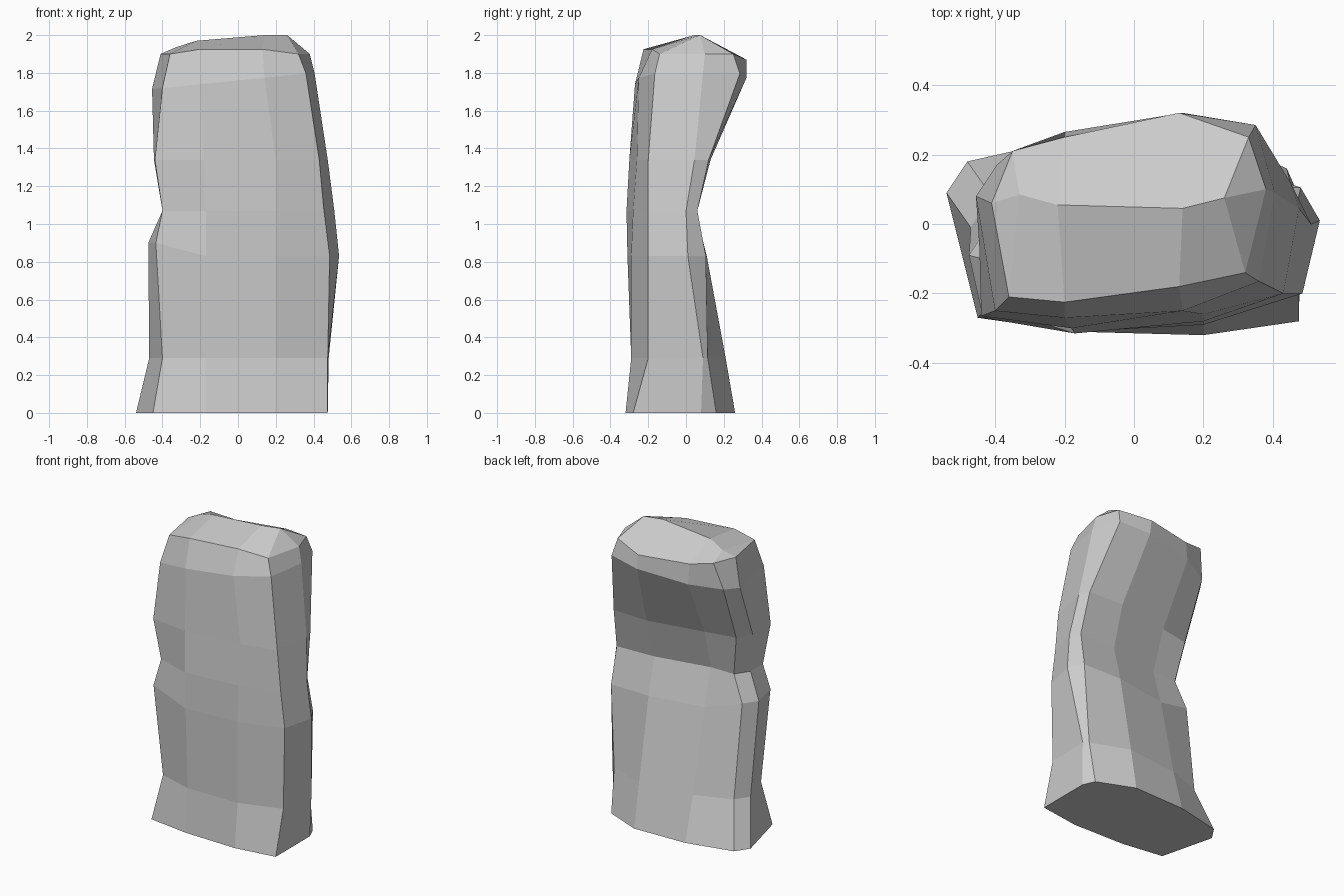
import bpy
import bmesh

cube = bpy.data.objects.get("Cube")
if cube:
    bpy.data.objects.remove(cube, do_unlink=True)

# One flat stone colour
stone = bpy.data.materials.new("pale_grey_stone")
stone.use_nodes = True
stone_colour = (0.6, 0.6, 0.6, 1)
stone.diffuse_color = stone_colour
stone.node_tree.nodes["Principled BSDF"].inputs["Base Color"].default_value = stone_colour

# Levels of the pillar: foot, ankle, belly, waist, chest, shoulder, rim
heights = [0, .29, .83, 1.07, 1.34, 1.76, 1.9]
BELLY, SHOULDER, RIM = 2, 5, 6

# Upright ridges, each as profiles through the levels
front_left_x = [-.45, -.4, -.435, -.4, -.44, -.4, -.36]
front_left_y = [-.27, -.22, -.27, -.24, -.265, -.25, -.21]
front_mid_left_y = [-.31, -.29, -.31, -.315, -.3, -.27, -.225]
front_mid_right_y = [-.32, -.29, -.29, -.28, -.26, -.25, -.18]
front_right_x = [.475, .475, .485, .455, .43, .36, .32]
front_right_y = [-.28, -.2, -.2, -.2, -.2, -.165, -.14]
side_right_x = [.475, .48, .535, .51, .475, .405, .38]
side_right_y = [.08, .09, .01, 0, .045, .09, .1]
back_right_x = [.44, .45, .48, .47, .45, .35, .33]
back_right_y = [.16, .115, .105, .06, .12, .285, .25]
back_mid_right_y = [.26, .21, .11, .05, .13, .32, .32]
back_mid_left_y = [.25, .17, .05, -.02, .06, .265, .25]
side_left_x = [-.54, -.47, -.475, -.4, -.445, -.455, -.41]
side_left_y = [.09, -.01, -.09, -.11, -.07, .08, .06]
mid_right_x = [.2, .2, .2, .2, .2, .14, .13]
mid_left_x = [-.17, -.17, -.17, -.17, -.18, -.2, -.2]

# The rear left chamfer follows the left side ridge
back_left_x = [x + .06 for x in side_left_x]
back_left_y = [y + .09 for y in side_left_y]
back_left_y[RIM] += .06

ridges = [
    (front_left_x, front_left_y), (mid_left_x, front_mid_left_y),
    (mid_right_x, front_mid_right_y), (front_right_x, front_right_y),
    (side_right_x, side_right_y), (back_right_x, back_right_y),
    (mid_right_x, back_mid_right_y), (mid_left_x, back_mid_left_y),
    (back_left_x, back_left_y), (side_left_x, side_left_y),
]


def level_height(level, x, y):
    """Height of a ridge point, with the uneven tilt of some levels."""
    z = heights[level]
    if level == BELLY and x < -.3:
        z += .07
    elif level == SHOULDER:
        z += .1 * x
    elif level == RIM:
        z += .025 if abs(x) < .25 and y < 0 else 0
        z -= .03 if abs(x) < .35 and y > .2 and x < .3 else 0
    return z


bm = bmesh.new()
rings = []
for level in range(len(heights)):
    ring = []
    for xs, ys in ridges:
        x, y = xs[level], ys[level]
        ring.append(bm.verts.new((x, y, level_height(level, x, y))))
    rings.append(ring)

# Side walls and flat foot
count = len(ridges)
for lower, upper in zip(rings, rings[1:]):
    for i in range(count):
        j = (i + 1) % count
        bm.faces.new((lower[i], lower[j], upper[j], upper[i]))
bm.faces.new(list(reversed(rings[0])))

# Roof-like cap with a crest running left to right
crest_points = [(-.33, .085, 1.935), (-.22, .055, 1.97), (.14, .045, 2), (.26, .075, 2)]
crest = [bm.verts.new(p) for p in crest_points]
rim = rings[-1]
for i in range(3):
    bm.faces.new((rim[i], rim[i + 1], crest[i + 1], crest[i]))
    bm.faces.new((rim[7 - i + 1], crest[i], crest[i + 1], rim[7 - i]))
for i, end in ((3, 3), (4, 3), (8, 0), (9, 0)):
    bm.faces.new((rim[i], rim[(i + 1) % count], crest[end]))

bmesh.ops.recalc_face_normals(bm, faces=bm.faces)
mesh = bpy.data.meshes.new("stone_pillar")
bm.to_mesh(mesh)
bm.free()
mesh.materials.append(stone)
pillar = bpy.data.objects.new("stone_pillar", mesh)
bpy.context.collection.objects.link(pillar)
